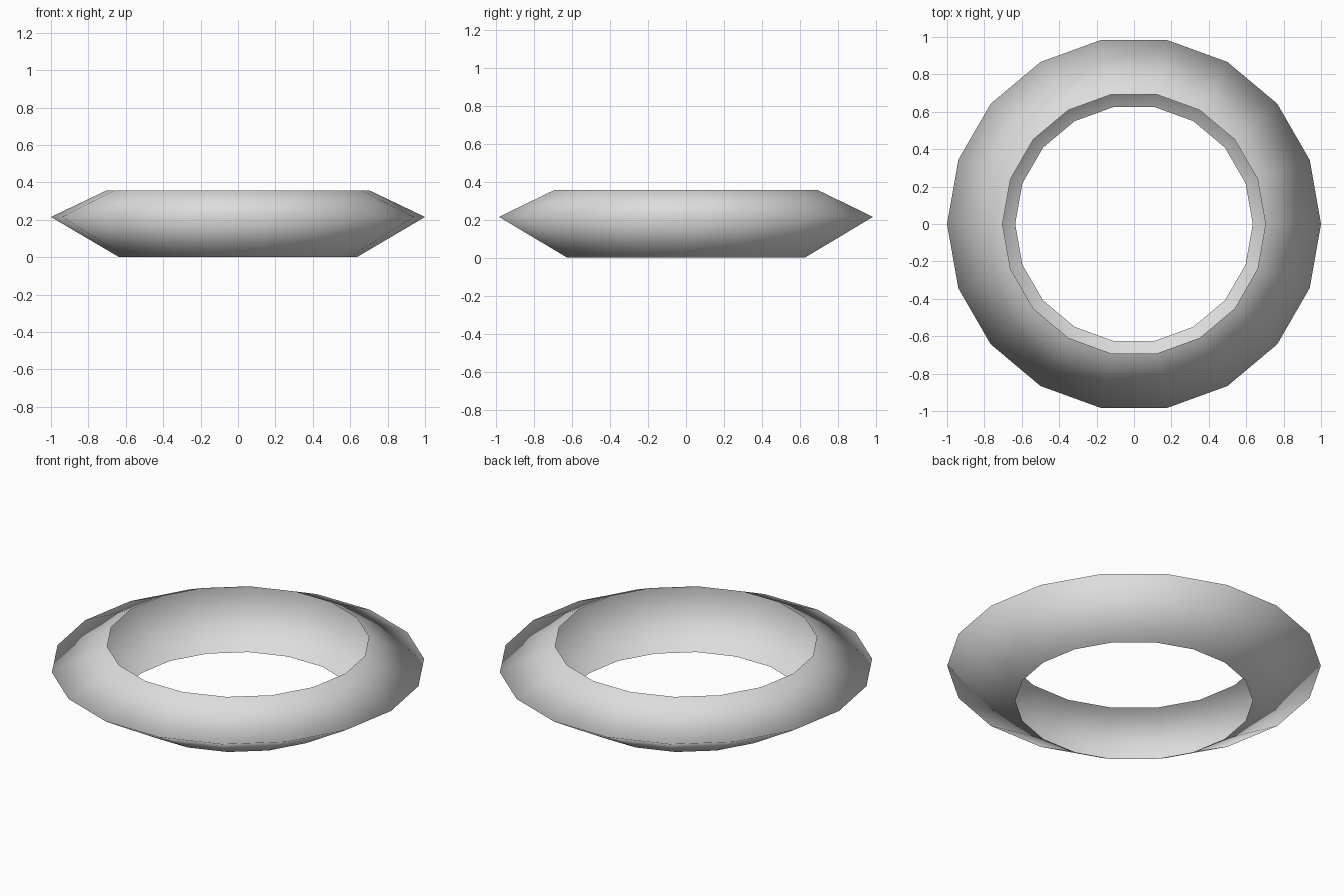
import bpy
import bmesh
from math import tau

SIDES = 18

cube = bpy.data.objects.get("Cube")
if cube:
    bpy.data.objects.remove(cube, do_unlink=True)

# Single light grey material
grey = bpy.data.materials.new("light grey")
grey.use_nodes = True
colour = (0.72, 0.72, 0.72, 1)
grey.diffuse_color = colour
grey.node_tree.nodes["Principled BSDF"].inputs["Base Color"].default_value = colour

# Open section of the shell: inner bottom, outer rim, inner top
section = [(0.635, 0.0), (1.0, 0.215), (0.703, 0.357)]

# Spin the section into a ring that is hollow towards the hole
bm = bmesh.new()
verts = [bm.verts.new((r, 0, z)) for r, z in section]
edges = [bm.edges.new(pair) for pair in zip(verts, verts[1:])]
bmesh.ops.spin(bm, geom=verts + edges, cent=(0, 0, 0), axis=(0, 0, 1),
               angle=tau, steps=SIDES, use_merge=True)
bmesh.ops.remove_doubles(bm, verts=bm.verts, dist=0.001)
bmesh.ops.recalc_face_normals(bm, faces=bm.faces)

# Smooth around the ring and over the outer rim
for face in bm.faces:
    face.smooth = True

mesh = bpy.data.meshes.new("ring_shell")
bm.to_mesh(mesh)
bm.free()
mesh.materials.append(grey)
ring = bpy.data.objects.new("ring_shell", mesh)
bpy.context.collection.objects.link(ring)
